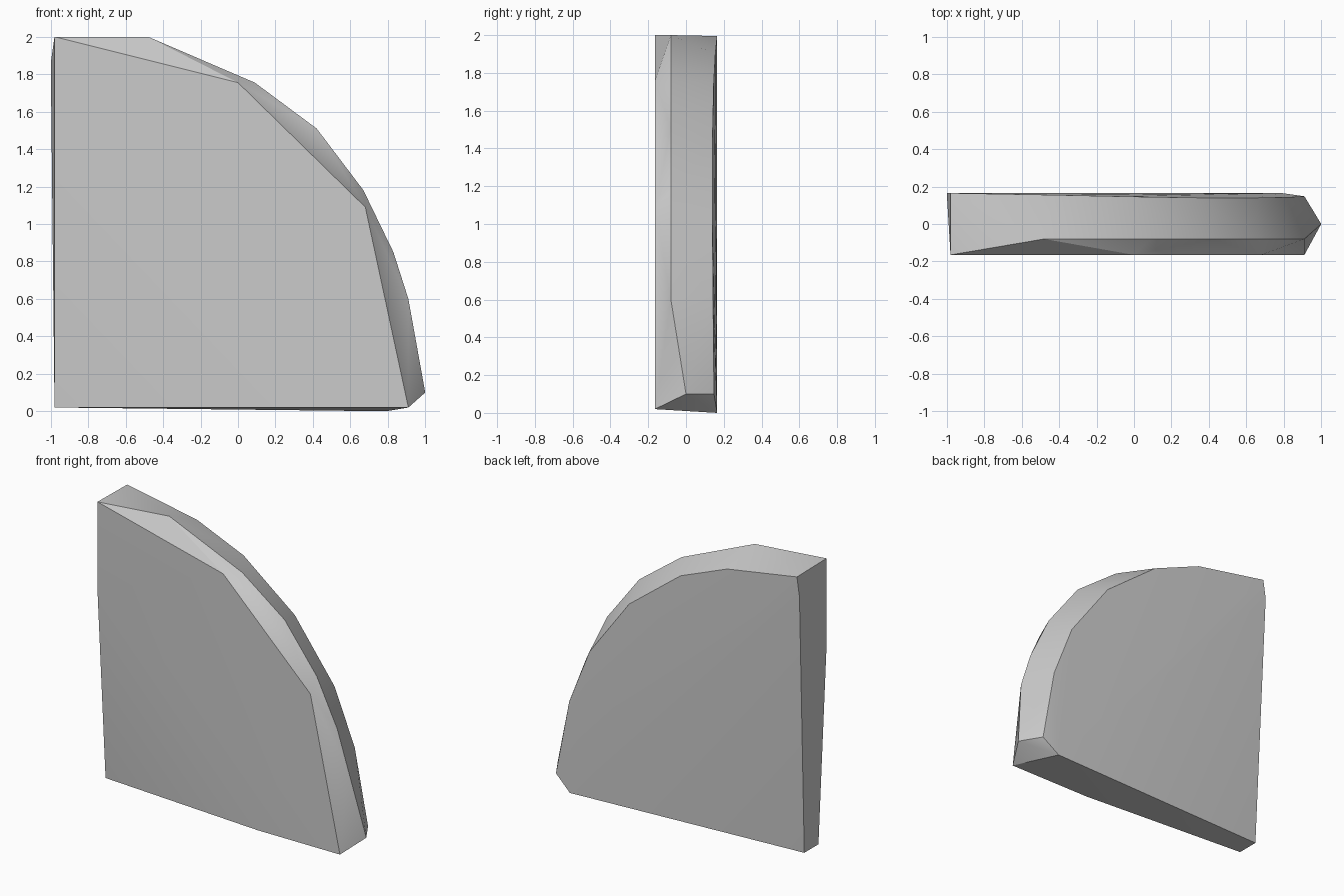
import bpy, bmesh, math

cube = bpy.data.objects.get("Cube")
if cube:
    bpy.data.objects.remove(cube, do_unlink=True)

# Single grey material
mat = bpy.data.materials.new("stone_grey")
mat.use_nodes = True
grey = (0.6, 0.6, 0.6, 1)
mat.diffuse_color = grey
mat.node_tree.nodes["Principled BSDF"].inputs["Base Color"].default_value = grey

# Front outline, with the lower corner tapered inwards
front = [(-.98, -.165, 2), (-.98, -.165, 1.38), (-.98, -.075, .02), (.27, -.165, .02),
         (.91, -.165, .02), (.68, -.165, 1.09), (0, -.165, 1.755)]

# Rim ridge along the curved side, ending in a pointed foot
ridge = [(x, -.08, z) for x, z in
         [(-.48, 2), (.09, 1.755), (.42, 1.51), (.67, 1.18), (.83, .85), (.91, .6)]]
ridge.append((1, 0, .1))

# Back outline, bulging along its diagonal
back = [(-.98, .165, 1.995), (-.43, .155, 1.9), (-.06, .147, 1.75), (.345, .14, 1.44),
        (.655, .14, 1.02), (.81, .143, .63), (.91, .148, .1), (.79, .165, 0),
        (-.98, .083, .02), (-1, .165, 1.86)]

# The slab is the convex skin around the three outlines
bm = bmesh.new()
for p in front + ridge + back:
    bm.verts.new(p)
hull = bmesh.ops.convex_hull(bm, input=bm.verts)
loose = [v for v in bm.verts if not v.link_faces]
bmesh.ops.delete(bm, geom=loose, context="VERTS")
bmesh.ops.recalc_face_normals(bm, faces=bm.faces)
bmesh.ops.dissolve_limit(bm, angle_limit=math.radians(0.5), verts=bm.verts, edges=bm.edges)
mesh = bpy.data.meshes.new("quarter_slab")
bm.to_mesh(mesh)
bm.free()

slab = bpy.data.objects.new("quarter_slab", mesh)
bpy.context.collection.objects.link(slab)
mesh.materials.append(mat)
bpy.context.view_layer.objects.active = slab
slab.select_set(True)
bpy.ops.object.shade_smooth_by_angle(angle=math.radians(30))
